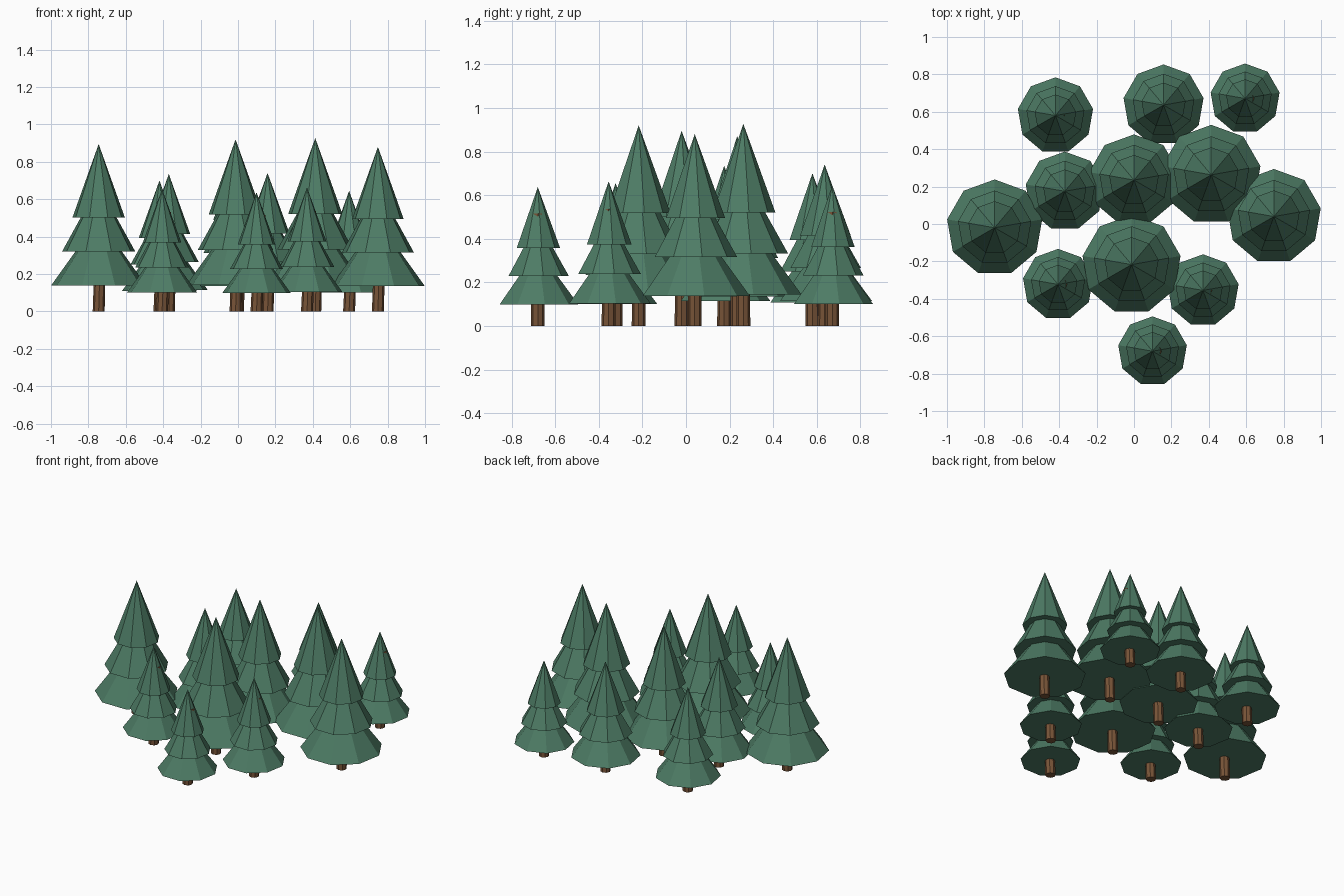
import bpy
import bmesh
from math import cos, sin, pi
from mathutils import Vector

cube = bpy.data.objects.get("Cube")
if cube:
    bpy.data.objects.remove(cube, do_unlink=True)


def make_material(name, rgb):
    mat = bpy.data.materials.new(name)
    mat.use_nodes = True
    colour = (*rgb, 1.0)
    mat.diffuse_color = colour
    mat.node_tree.nodes["Principled BSDF"].inputs["Base Color"].default_value = colour
    return mat


GREEN = make_material("pine green", (0.075, 0.2, 0.13))
BROWN = make_material("bark brown", (0.19, 0.09, 0.04))


def add_ring(bm, sides, radius, z, x=0.0):
    # Ring of vertices with one corner pointing to the back
    angles = [pi / 2 + 2 * pi * i / sides for i in range(sides)]
    return [bm.verts.new((x + radius * cos(a), radius * sin(a), z)) for a in angles]


def add_frustum(bm, sides, low, high, lean=0.0):
    # Closed straight-sided tier; low and high are (radius, z)
    bottom = add_ring(bm, sides, *low)
    bm.faces.new(bottom[::-1])
    if high[0] == 0:
        tip = bm.verts.new((lean, 0, high[1]))
        top = None
    else:
        top = add_ring(bm, sides, *high, lean)
        bm.faces.new(top)
    for i in range(sides):
        j = (i + 1) % sides
        if top:
            bm.faces.new((bottom[i], bottom[j], top[j], top[i]))
        else:
            bm.faces.new((bottom[i], bottom[j], tip))


def finish(bm, name, mat, location):
    mesh = bpy.data.meshes.new(name)
    bm.to_mesh(mesh)
    bm.free()
    mesh.materials.append(mat)
    obj = bpy.data.objects.new(name, mesh)
    obj.location = location
    bpy.context.collection.objects.link(obj)


# Each tier as fractions: low radius, low height, high radius, high height
TIERS = [
    (1.0, 0.155, 0.46, 0.37),
    (0.77, 0.358, 0.35, 0.575),
    (0.55, 0.562, 0.0, 1.0),
]


def build_tree(index, x, y, radius, height):
    place = Vector((x, y, 0))
    # Foliage skirts
    bm = bmesh.new()
    for r0, z0, r1, z1 in TIERS:
        add_frustum(bm, 9, (r0 * radius, z0 * height), (r1 * radius, z1 * height))
    finish(bm, f"foliage_{index}", GREEN, place)
    # Slightly leaning trunk running up inside the foliage
    bm = bmesh.new()
    add_frustum(bm, 8, (0.032, 0), (0.027, 0.81 * height), lean=0.021)
    finish(bm, f"trunk_{index}", BROWN, place)


# x, y, skirt radius, height
TREES = [
    (-0.745, -0.02, 0.258, 0.895),
    (-0.42, 0.58, 0.204, 0.7),
    (-0.37, 0.175, 0.212, 0.735),
    (0.0, 0.235, 0.244, 0.87),
    (0.158, 0.636, 0.217, 0.74),
    (0.594, 0.671, 0.187, 0.645),
    (0.413, 0.263, 0.267, 0.927),
    (0.748, 0.04, 0.254, 0.88),
    (-0.013, -0.217, 0.266, 0.92),
    (-0.406, -0.323, 0.19, 0.655),
    (0.369, -0.355, 0.193, 0.663),
    (0.099, -0.68, 0.186, 0.637),
]
for number, tree in enumerate(TREES, 1):
    build_tree(number, *tree)
